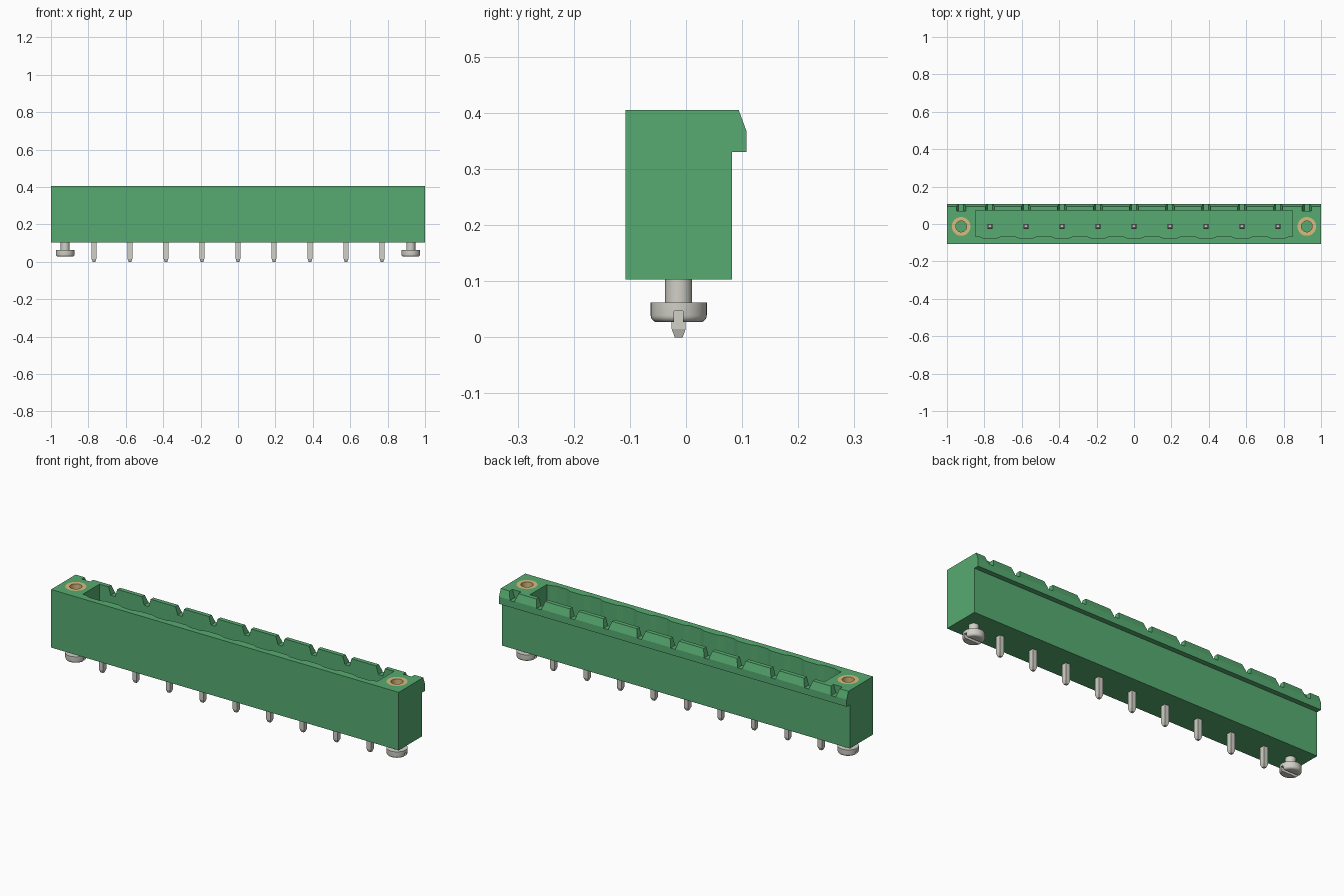
import bpy, bmesh, math
from mathutils import Matrix

cube = bpy.data.objects.get("Cube")
if cube:
    bpy.data.objects.remove(cube, do_unlink=True)

PITCH, COUNT = 0.1925, 9
PIN_X = [(i - (COUNT - 1) / 2) * PITCH for i in range(COUNT)]
SCREW_X = 0.924
AXIS_Y = -0.013
BASE, TOP = 0.103, 0.405


def material(name, color):
    m = bpy.data.materials.new(name)
    m.use_nodes = True
    m.diffuse_color = (*color, 1)
    m.node_tree.nodes["Principled BSDF"].inputs["Base Color"].default_value = (*color, 1)
    return m


GREEN = material("green plastic", (0.095, 0.41, 0.165))
STEEL = material("tinned steel", (0.64, 0.63, 0.57))
BRASS = material("brass", (0.70, 0.50, 0.21))


def finish(name, bm, mat, smooth=False):
    bmesh.ops.recalc_face_normals(bm, faces=bm.faces)
    me = bpy.data.meshes.new(name)
    bm.to_mesh(me)
    bm.free()
    me.materials.append(mat)
    ob = bpy.data.objects.new(name, me)
    bpy.context.collection.objects.link(ob)
    if smooth:
        bpy.ops.object.select_all(action="DESELECT")
        ob.select_set(True)
        bpy.context.view_layer.objects.active = ob
        bpy.ops.object.shade_smooth_by_angle(angle=math.radians(35))
    return ob


def prism(name, outline, place, offset, mat=GREEN):
    """Extrude a 2D outline; place maps each outline point to 3D."""
    bm = bmesh.new()
    face = bm.faces.new([bm.verts.new(place(a, b)) for a, b in outline])
    new = bmesh.ops.extrude_face_region(bm, geom=[face])["geom"]
    verts = [v for v in new if isinstance(v, bmesh.types.BMVert)]
    bmesh.ops.translate(bm, verts=verts, vec=offset)
    return finish(name, bm, mat)


def lathe(name, profile, x, mat, steps=40):
    """Spin a closed radius/height profile about a vertical axis."""
    bm = bmesh.new()
    vs = [bm.verts.new((r, 0, z)) for r, z in profile]
    edges = [bm.edges.new((vs[i - 1], vs[i])) for i in range(len(vs))]
    bmesh.ops.spin(bm, geom=vs + edges, cent=(0, 0, 0), axis=(0, 0, 1),
                   angle=math.tau, steps=steps, use_duplicate=False)
    bmesh.ops.remove_doubles(bm, verts=bm.verts, dist=1e-5)
    bmesh.ops.transform(bm, matrix=Matrix.Translation((x, AXIS_Y, 0)), verts=bm.verts)
    return finish(name, bm, mat, True)


def cut(target, cutter):
    """Subtract the cutter, bake the result and discard the cutter."""
    mod = target.modifiers.new("cut", "BOOLEAN")
    mod.operation, mod.solver, mod.object = "DIFFERENCE", "EXACT", cutter
    cutter.hide_render = True
    bpy.ops.object.select_all(action="DESELECT")
    bpy.context.view_layer.objects.active = target
    target.select_set(True)
    bpy.ops.object.modifier_apply(modifier=mod.name)
    bpy.data.objects.remove(cutter, do_unlink=True)


# Housing with the overhanging latch lip along the back
side = [(-0.108, BASE), (0.082, BASE), (0.082, 0.33), (0.108, 0.33),
        (0.108, 0.367), (0.094, TOP), (-0.108, TOP)]
housing = prism("housing", side, lambda y, z: (-1, y, z), (2, 0, 0))

# Socket cavity, its front wall scalloped around every pin
outline = [(0.847, 0.072), (-0.847, 0.072), (-0.847, -0.066)]
for x in PIN_X:
    outline += [(x - 0.058, -0.066), (x - 0.03, -0.077),
                (x + 0.03, -0.077), (x + 0.058, -0.066)]
outline.append((0.847, -0.066))
cut(housing, prism("cavity_cutter", outline, lambda x, y: (x, y, 0.17), (0, 0, 0.3)))

# Tapered notches across the lip
for x in PIN_X + [-SCREW_X, SCREW_X]:
    notch = [(x - 0.013, 0.364), (x + 0.013, 0.364), (x + 0.031, 0.425), (x - 0.031, 0.425)]
    cut(housing, prism("notch_cutter", notch, lambda a, z: (a, 0.0705, z), (0, 0.06, 0)))

# Threaded inserts and the slotted screws beneath them
for label, x in (("right", -SCREW_X), ("left", SCREW_X)):
    bore = [(0, 0.25), (0.05, 0.25), (0.05, 0.45), (0, 0.45)]
    cut(housing, lathe("bore_cutter", bore, x, GREEN))
    ring = [(0.029, 0.251), (0.05, 0.251), (0.05, TOP), (0.029, TOP)]
    lathe(label + "_insert", ring, x, BRASS)

    fillet = [(0.038 + 0.012 * math.sin(a), 0.039 - 0.012 * math.cos(a))
              for a in (math.pi / 2 * i / 5 for i in range(6))]
    shape = [(0, 0.027)] + fillet + [(0.05, 0.062), (0.024, 0.062),
                                     (0.024, BASE + 0.005), (0, BASE + 0.005)]
    screw = lathe(label + "_screw", shape, x, STEEL)
    y0, y1 = AXIS_Y - 0.008, AXIS_Y + 0.008
    slot = [(y0, 0.01), (y1, 0.01), (y1, 0.047), (y0, 0.047)]
    cut(screw, prism("slot_cutter", slot, lambda y, z: (x - 0.1, y, z), (0.2, 0, 0), STEEL))

# Square contact pins with tapered ends
for i, x in enumerate(PIN_X):
    bm = bmesh.new()
    rings = []
    for half, z in ((0.007, 0), (0.0125, 0.015), (0.0125, 0.325), (0.007, 0.34)):
        rings.append([bm.verts.new((x + sx * half, AXIS_Y + sy * half, z))
                      for sx, sy in ((-1, -1), (1, -1), (1, 1), (-1, 1))])
    bm.faces.new(rings[0])
    bm.faces.new(rings[-1])
    for low, high in zip(rings, rings[1:]):
        for k in range(4):
            bm.faces.new((low[k - 1], low[k], high[k], high[k - 1]))
    finish("pin_%d" % (i + 1), bm, STEEL)
